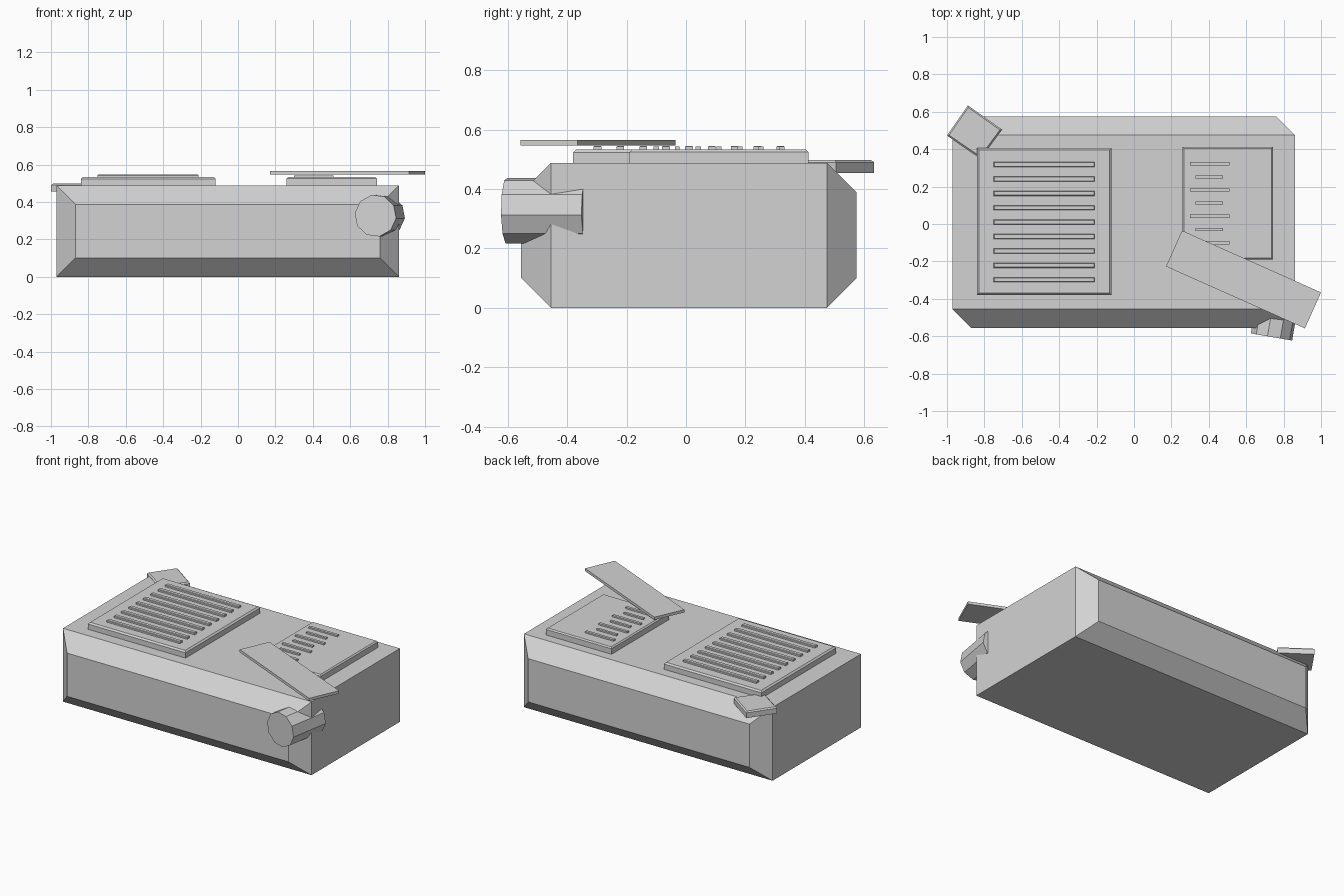
import bpy, bmesh, math
from mathutils import Matrix, Vector

if "Cube" in bpy.data.objects:
    bpy.data.objects.remove(bpy.data.objects["Cube"])

grey = bpy.data.materials.new("light_grey")
grey.use_nodes = True
grey.diffuse_color = (0.65, 0.65, 0.65, 1)
grey.node_tree.nodes["Principled BSDF"].inputs["Base Color"].default_value = grey.diffuse_color


def finish(name, bm):
    bmesh.ops.recalc_face_normals(bm, faces=bm.faces)
    mesh = bpy.data.meshes.new(name)
    bm.to_mesh(mesh)
    bm.free()
    mesh.materials.append(grey)
    ob = bpy.data.objects.new(name, mesh)
    bpy.context.collection.objects.link(ob)
    return ob


def prism(name, outline, z0, z1, matrix=Matrix(), chamfer=0):
    """Extrude a flat outline from z0 to z1, optionally chamfering its top rim."""
    bm = bmesh.new()
    base = bm.faces.new([bm.verts.new((x, y, z0)) for x, y in outline])
    out = bmesh.ops.extrude_face_region(bm, geom=[base])["geom"]
    top = [v for v in out if isinstance(v, bmesh.types.BMVert)]
    bmesh.ops.translate(bm, verts=top, vec=(0, 0, z1 - z0))
    if chamfer:
        rim = [e for e in bm.edges if all(v in top for v in e.verts)]
        bmesh.ops.bevel(bm, geom=rim, offset=chamfer, segments=1, affect='EDGES')
    bmesh.ops.transform(bm, matrix=matrix, verts=bm.verts)
    return finish(name, bm)


def slab(name, x0, x1, y0, y1, z0, z1, chamfer=0):
    return prism(name, [(x0, y0), (x1, y0), (x1, y1), (x0, y1)], z0, z1, chamfer=chamfer)


# Body: a box whose front and back faces step out as tapered blocks
bm = bmesh.new()
rings = [(-0.555, 0.1), (-0.455, 0), (0.475, 0), (0.575, 0.1)]
loops = []
for y, inset in rings:
    xl, xr, zb, zt = -0.97 + inset, 0.86 - inset, inset, 0.488 - inset
    loops.append([bm.verts.new((x, y, z)) for x, z in ((xl, zb), (xr, zb), (xr, zt), (xl, zt))])
for a, b in zip(loops, loops[1:]):
    for i in range(4):
        j = (i + 1) % 4
        bm.faces.new((a[i], a[j], b[j], b[i]))
bm.faces.new(loops[0])
bm.faces.new(loops[-1])
finish("body", bm)

# Raised panels on the top
PANEL = 0.533
slab("large_panel", -0.84, -0.12, -0.38, 0.405, 0.48, PANEL, 0.01)
slab("small_panel", 0.26, 0.743, -0.19, 0.412, 0.48, PANEL, 0.008)

# Grille slats
for i in range(9):
    y = 0.318 - i * 0.077
    slab(f"large_slat_{i + 1}", -0.75, -0.21, y - 0.013, y + 0.013, PANEL - 0.003, 0.546, 0.003)
for i in range(7):
    y = 0.323 - i * 0.0705
    x0, x1, half = (0.33, 0.475, 0.008) if i % 2 else (0.30, 0.51, 0.009)
    slab(f"small_slat_{i + 1}", x0, x1, y - half, y + half, PANEL - 0.003, 0.543)

# Loose angled plates
prism("angled_plate", [(0.171, -0.227), (0.914, -0.558), (1.0, -0.366), (0.257, -0.035)], 0.547, 0.565)
prism("corner_tab", [(-1.0, 0.473), (-0.82, 0.35), (-0.706, 0.505), (-0.888, 0.634)], 0.455, 0.498,
      chamfer=0.008)

# Ten-sided knob through the front corner, turned slightly sideways
turn = math.radians(9.8)
across = Vector((math.cos(turn), -math.sin(turn), 0))
up = Vector((0, 0, 1))
outward = across.cross(up)
frame = Matrix((across, up, outward)).transposed().to_4x4()
frame.translation = (0.735, -0.604, 0.327)
ring = [math.radians(29 + 36 * i) for i in range(10)]
prism("knob", [(0.113 * math.cos(a), 0.113 * math.sin(a)) for a in ring], -0.275, 0, frame)
